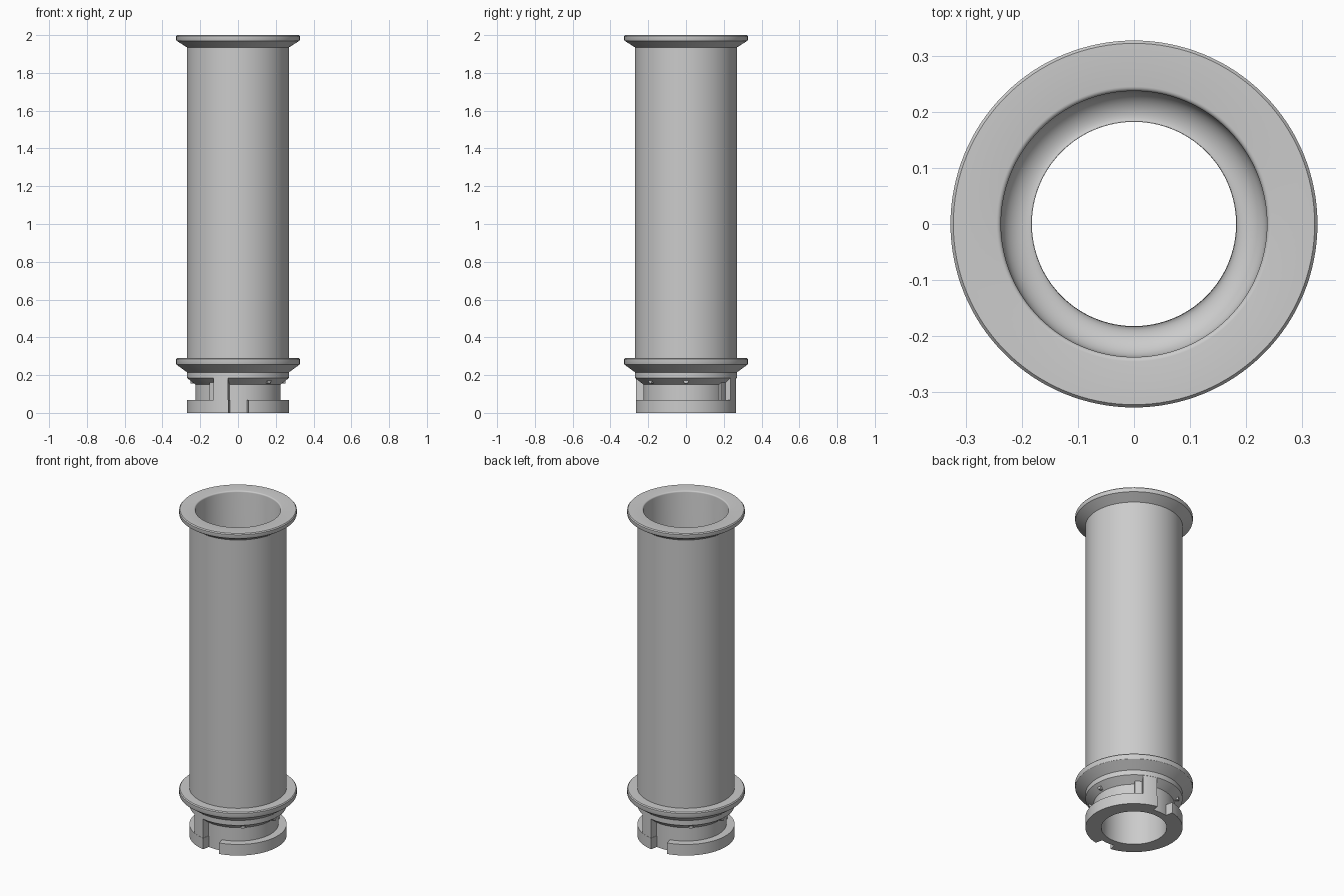
import bpy
import bmesh
from math import cos, sin, radians, pi

cube = bpy.data.objects.get("Cube")
if cube:
    bpy.data.objects.remove(cube, do_unlink=True)

grey = bpy.data.materials.new("plain grey")
grey.use_nodes = True
COLOUR = (0.6, 0.6, 0.6, 1)
grey.diffuse_color = COLOUR
grey.node_tree.nodes["Principled BSDF"].inputs["Base Color"].default_value = COLOUR


def finish(name, bm):
    bmesh.ops.recalc_face_normals(bm, faces=bm.faces)
    mesh = bpy.data.meshes.new(name)
    bm.to_mesh(mesh)
    bm.free()
    mesh.materials.append(grey)
    obj = bpy.data.objects.new(name, mesh)
    bpy.context.collection.objects.link(obj)
    bpy.ops.object.select_all(action='DESELECT')
    bpy.context.view_layer.objects.active = obj
    obj.select_set(True)
    bpy.ops.object.shade_smooth_by_angle(angle=radians(25))
    return obj


def lathe(name, profile, steps=128):
    """Revolve a closed (radius, z) profile around the z axis."""
    bm = bmesh.new()
    rings = []
    for i in range(steps):
        a = 2 * pi * i / steps
        rings.append([bm.verts.new((r * cos(a), r * sin(a), z)) for r, z in profile])
    n = len(profile)
    for i in range(steps):
        p, q = rings[i], rings[(i + 1) % steps]
        for j in range(n):
            k = (j + 1) % n
            bm.faces.new((p[j], q[j], q[k], p[k]))
    return finish(name, bm)


def sector(name, start, end, section):
    """Sweep a four-sided section(t) of (radius, z) corners between two angles."""
    bm = bmesh.new()
    steps = max(2, int((end - start) / 2.8))
    rows = []
    for i in range(steps + 1):
        t = i / steps
        a = radians(start + (end - start) * t)
        rows.append([bm.verts.new((r * cos(a), r * sin(a), z)) for r, z in section(t)])
    for p, q in zip(rows, rows[1:]):
        for j in range(4):
            k = (j + 1) % 4
            bm.faces.new((p[j], q[j], q[k], p[k]))
    bm.faces.new(rows[0])
    bm.faces.new(rows[-1])
    return finish(name, bm)


def block(r0, r1, z0, z1):
    return lambda t: [(r0, z0), (r1, z0), (r1, z1), (r0, z1)]


def tooth(t):
    low = 0.185 - 0.045 * (1 - abs(2 * t - 1))
    return [(0.2, low), (0.252, low), (0.252, 0.19), (0.2, 0.19)]


# Hollow tube with two flanges, a collar and a rounded step in the bore
outer = [(0.182, 0), (0.225, 0), (0.225, 0.15), (0.27, 0.185), (0.27, 0.215),
         (0.325, 0.255), (0.327, 0.26), (0.327, 0.284), (0.322, 0.29), (0.27, 0.29),
         (0.27, 1.935), (0.325, 1.97), (0.327, 1.975), (0.327, 1.994), (0.322, 2)]
lip = [(0.245 - 0.008 * sin(a), 1.992 + 0.008 * cos(a))
       for a in (pi * i / 8 for i in range(5))]
step = [(0.2095 + 0.0275 * cos(a), 0.29 - 0.04 * a / pi - 0.02 * sin(a))
        for a in (pi * i / 12 for i in range(13))]
lathe("flanged_tube", outer + lip + step)

# Twist-lock end: both halves are the same, half a turn apart
for side, turn in (("front", 0), ("back", 180)):
    sector(side + "_lock_rim", 282 + turn, 439 + turn, block(0.2, 0.27, 0, 0.068))
    sector(side + "_stop_post", 241 + turn, 258.5 + turn, block(0.2, 0.269, 0, 0.2))
    sector(side + "_post_step", 231 + turn, 241 + turn, block(0.2, 0.24, 0.05, 0.18))
    for i, angle in enumerate((311, 360)):
        sector(f"{side}_detent_{i + 1}", angle - 5 + turn, angle + 5 + turn, tooth)
